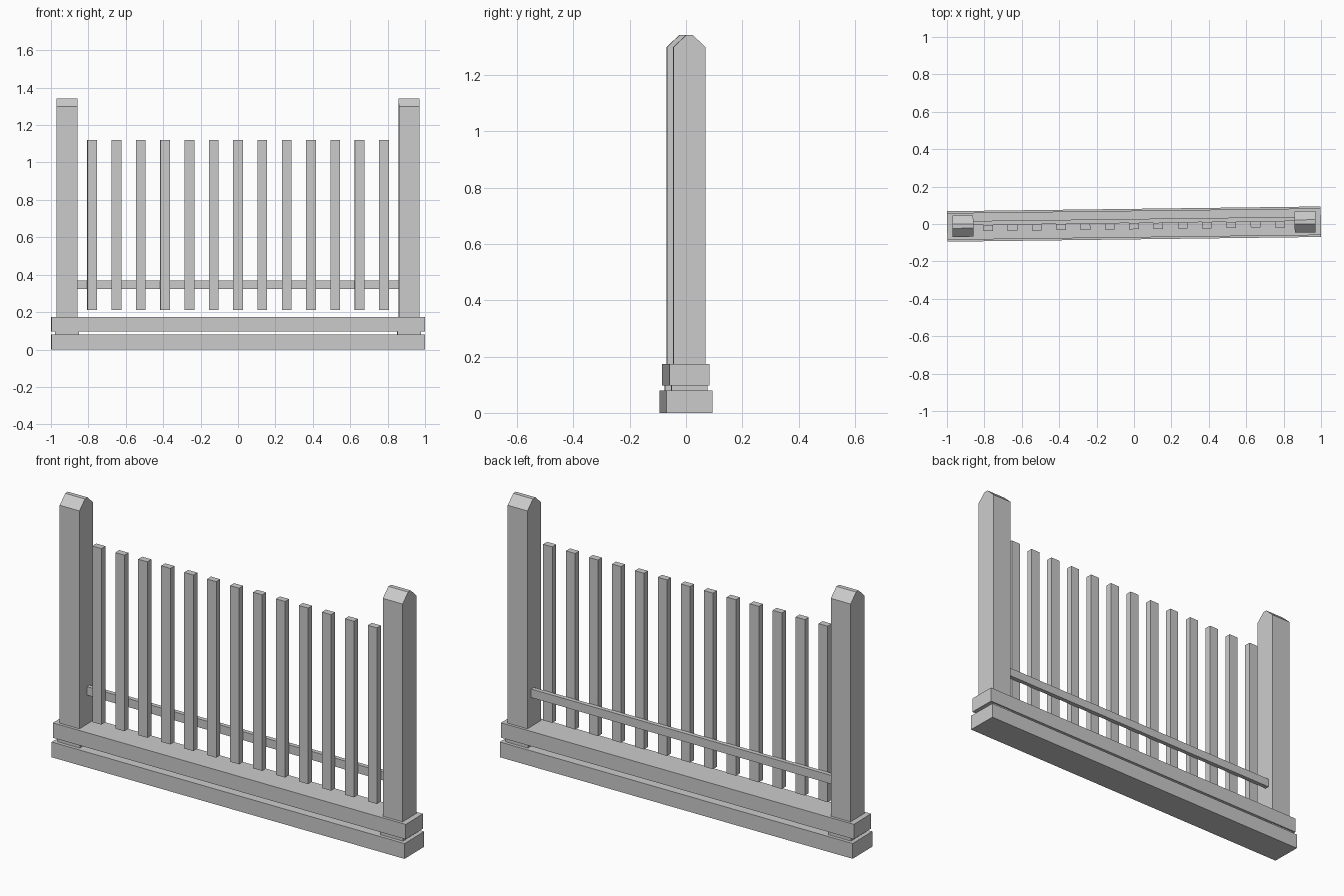
import bpy
from mathutils import Matrix

if "Cube" in bpy.data.objects:
    bpy.data.objects.remove(bpy.data.objects["Cube"])

# The whole fence is turned very slightly about the vertical axis
TURN = Matrix.Rotation(0.0127, 4, 'Z')


def extrude_x(name, x0, x1, profile):
    """Solid made by extruding a (y, z) profile along x."""
    n = len(profile)
    verts = [TURN @ Matrix.Translation((x, y, z)).to_translation()
             for x in (x0, x1) for y, z in profile]
    faces = [tuple(range(n))[::-1], tuple(range(n, 2 * n))]
    faces += [(i, (i + 1) % n, n + (i + 1) % n, n + i) for i in range(n)]
    mesh = bpy.data.meshes.new(name)
    mesh.from_pydata(verts, [], faces)
    mesh.update()
    # profiles run counter-clockwise seen from +x, so faces point outward
    obj = bpy.data.objects.new(name, mesh)
    bpy.context.collection.objects.link(obj)
    return obj


def box(name, x0, x1, y0, y1, z0, z1):
    return extrude_x(name, x0, x1, [(y0, z0), (y1, z0), (y1, z1), (y0, z1)])


# Two stacked base beams
box("lower_beam", -0.999, 0.999, -0.082, 0.081, 0.0, 0.079)
box("upper_beam", -0.999, 0.999, -0.072, 0.071, 0.097, 0.174)

# End posts with bevelled tops, each on a spacer between the beams
post_profile = [(-0.057, 0.17), (0.057, 0.17), (0.057, 1.299),
                (0.011, 1.343), (-0.011, 1.343), (-0.057, 1.299)]
for side, s in (("left", -1), ("right", 1)):
    c = 0.915 * s
    extrude_x(side + "_post", c - 0.056, c + 0.056, post_profile)
    box(side + "_spacer", c - 0.063, c + 0.063, -0.064, 0.064, 0.079, 0.097)

# Rail behind the pickets
box("rail", -0.86, 0.86, 0.005, 0.027, 0.324, 0.368)

# Pickets
for i in range(13):
    c = -0.78 + 0.13 * i
    box(f"picket_{i + 1}", c - 0.026, c + 0.026, -0.028, 0.005, 0.212, 1.121)
